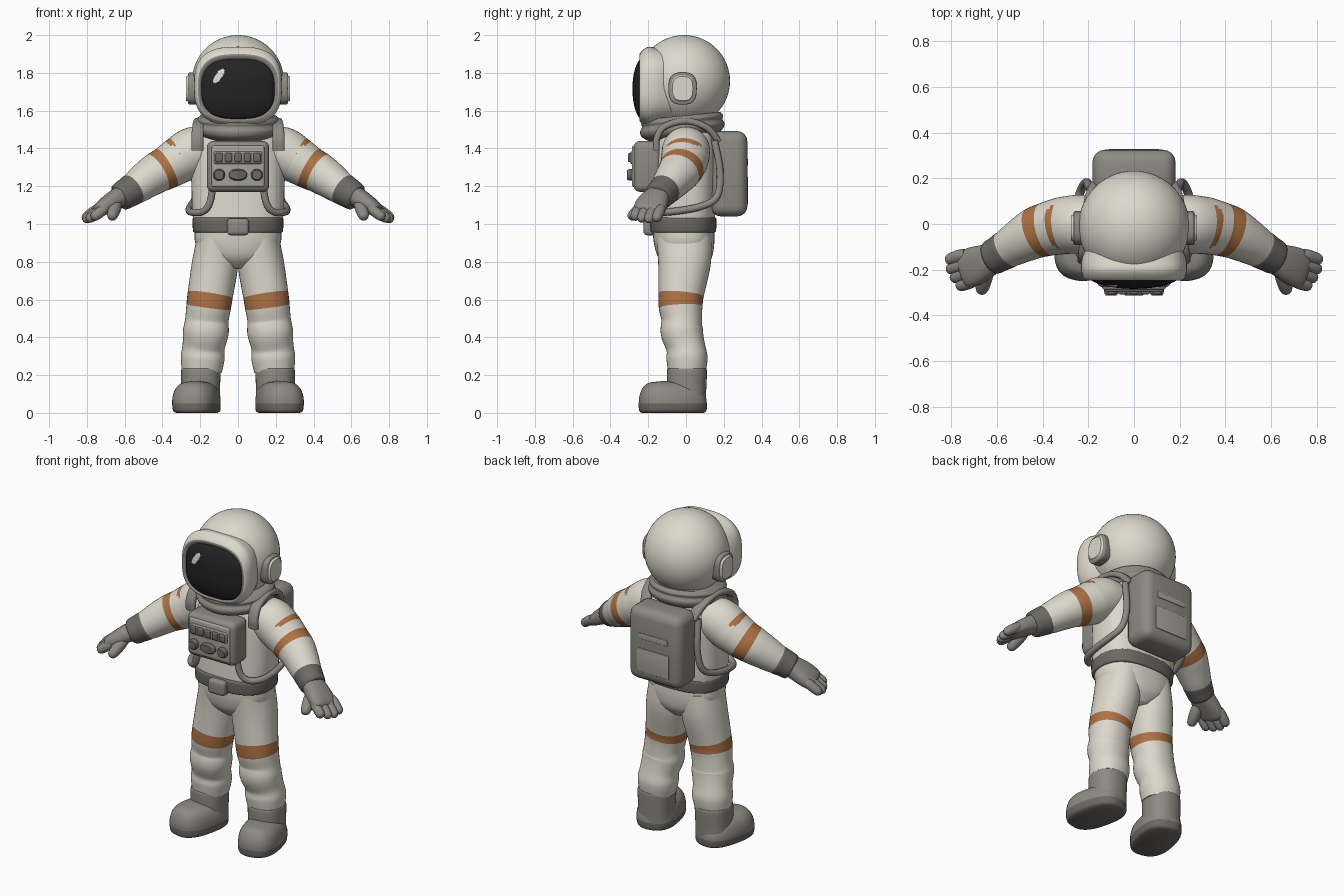
import bpy, bmesh, math
from mathutils import Vector, Matrix

X, Y, Z = Vector((1, 0, 0)), Vector((0, 1, 0)), Vector((0, 0, 1))


def material(name, r, g, b):
    m = bpy.data.materials.new(name)
    m.diffuse_color = (r, g, b, 1)
    return m


WHITE = material("suit_white", 0.72, 0.69, 0.61)
GREY = material("mid_grey", 0.27, 0.255, 0.23)
DARK = material("dark_grey", 0.15, 0.142, 0.13)
LIGHT = material("light_grey", 0.39, 0.375, 0.345)
ORANGE = material("orange_stripe", 0.42, 0.17, 0.06)
BLACK = material("visor_black", 0.017, 0.017, 0.018)


def add(name, data, mats, mirror):
    for m in mats:
        data.materials.append(m)
    ob = bpy.data.objects.new(name, data)
    bpy.context.collection.objects.link(ob)
    if mirror:
        ob.modifiers.new("Mirror", 'MIRROR')
    return ob


def finish(name, bm, mats, mirror=False, angle=45):
    bmesh.ops.recalc_face_normals(bm, faces=bm.faces)
    for f in bm.faces:
        f.smooth = True
    for e in bm.edges:
        e.smooth = e.calc_face_angle(0) < math.radians(angle)
    me = bpy.data.meshes.new(name)
    bm.to_mesh(me)
    bm.free()
    return add(name, me, mats, mirror)


def loft(name, st, mats, rule=None, n=2.0, ref=X, axis=None, sub=6, seg=40, mirror=False, shear=0):
    """Smooth skin through stations (x, y, z, half width, half depth); rule(centre, s) picks the colour."""
    def at(s):
        i = min(int(s), len(st) - 2)
        t = s - i
        p = [st[max(0, min(len(st) - 1, i + k))] for k in (-1, 0, 1, 2)]
        return [0.5 * (2 * b + (c - a) * t + (2 * a - 5 * b + 4 * c - d) * t * t
                       + (3 * b - a - 3 * c + d) * t ** 3) for a, b, c, d in zip(*p)]
    bm, rings, top = bmesh.new(), [], (len(st) - 1) * sub
    for j in range(top + 1):
        q = at(j / sub)
        T = axis or (Vector(at(min(j + 1, top) / sub)[:3]) - Vector(at(max(j - 1, 0) / sub)[:3])).normalized()
        u = (ref - T * ref.dot(T)).normalized()
        v = T.cross(u)
        ring = []
        for k in range(seg):
            a = 2 * math.pi * k / seg
            c, s = math.cos(a), math.sin(a)
            p = Vector(q[:3]) + u * max(q[3], .002) * math.copysign(abs(c) ** (2 / n), c) \
                + v * max(q[4], .002) * math.copysign(abs(s) ** (2 / n), s)
            p.z += shear * p.y
            ring.append(bm.verts.new(p))
        rings.append(ring)
    for j in range(top):
        for k in range(seg):
            l = (k + 1) % seg
            f = bm.faces.new((rings[j][k], rings[j][l], rings[j + 1][l], rings[j + 1][k]))
            if rule:
                f.material_index = int(rule(f.calc_center_median(), (j + .5) / sub))
    for ring, s in ((rings[0], 0), (rings[-1], top / sub)):
        f = bm.faces.new(ring)
        if rule:
            f.material_index = int(rule(f.calc_center_median(), s))
    return finish(name, bm, mats, mirror)


def box(name, lo, hi, r, mat, mirror=False):
    """Rounded box between two corners."""
    lo, hi = Vector(lo), Vector(hi)
    bm = bmesh.new()
    bmesh.ops.create_cube(bm, size=1, matrix=Matrix.Translation((lo + hi) / 2) @ Matrix.Diagonal((*(hi - lo), 1)))
    bmesh.ops.bevel(bm, geom=bm.edges[:], offset=r, segments=4, profile=.5, affect='EDGES')
    return finish(name, bm, [mat], mirror)


def hose(name, pts, r, mat):
    cu = bpy.data.curves.new(name, 'CURVE')
    cu.dimensions, cu.bevel_depth, cu.bevel_resolution, cu.use_fill_caps = '3D', r, 4, True
    sp = cu.splines.new('NURBS')
    sp.points.add(len(pts) - 1)
    for p, c in zip(sp.points, pts):
        p.co = (*c, 1)
    sp.use_endpoint_u, sp.order_u, sp.resolution_u = True, 3, 8
    return add(name, cu, [mat], True)


# Helmet shell
bm = bmesh.new()
bmesh.ops.create_uvsphere(bm, u_segments=56, v_segments=32, radius=.243, matrix=Matrix.Translation((0, -.01, 1.757)))
finish("helmet", bm, [WHITE])
# Visor frame with a grey inner lip
loft("visor_frame", [(0, -.08, 1.73, .2, .19), (0, -.15, 1.73, .228, .2), (0, -.2, 1.73, .232, .208),
                     (0, -.235, 1.725, .222, .19), (0, -.247, 1.72, .207, .172), (0, -.235, 1.715, .19, .155)],
     [WHITE, GREY], lambda c, s: s > 3.7, n=2.8, axis=-Y, seg=64)


# Visor glass with a pale glint
def glint(c, s):
    dx, dz = c.x + .102, c.z - 1.783
    return ((dx * .6 + dz * .8) / .044) ** 2 + ((dx * .8 - dz * .6) / .018) ** 2 < 1


loft("visor", [(0, -.22, 1.715, .2, .166), (0, -.247, 1.715, .186, .153), (0, -.268, 1.715, .135, .112),
               (0, -.28, 1.715, .07, .058), (0, -.284, 1.715, .002, .002)],
     [BLACK, WHITE], glint, n=2.8, axis=-Y, seg=96, sub=10)
# Ear pads
loft("ear_pad", [(.19, -.018, 1.717, .072, .08), (.245, -.018, 1.717, .075, .085), (.262, -.018, 1.717, .072, .082),
                 (.265, -.018, 1.717, .06, .07), (.275, -.018, 1.717, .054, .064)],
     [GREY, WHITE], lambda c, s: s > 3, n=2.8, ref=Y, axis=X, mirror=True)
# Neck ring
loft("neck_ring", [(0, -.02, 1.45, .16, .16), (0, -.02, 1.48, .21, .21), (0, -.02, 1.51, .226, .224),
                   (0, -.02, 1.535, .215, .213), (0, -.02, 1.555, .22, .217), (0, -.02, 1.575, .2, .2)],
     [GREY], axis=Z, seg=56, shear=.1)

# Torso, pelvis and belt
loft("torso", [(0, -.015, .98, .228, .165), (0, -.01, 1.06, .242, .165), (0, -.005, 1.2, .247, .165),
               (0, 0, 1.35, .247, .165), (0, 0, 1.44, .23, .155), (0, 0, 1.51, .17, .13)], [WHITE], n=2.7, axis=Z)
loft("pelvis", [(0, 0, .765, .05, .09), (0, -.005, .82, .17, .14), (0, -.01, .9, .226, .16), (0, -.015, 1.0, .226, .163)],
     [WHITE], n=2.4, axis=Z)
loft("belt", [(0, -.015, .955, .228, .165), (0, -.015, .965, .238, .174), (0, -.015, 1.025, .241, .176),
              (0, -.015, 1.035, .23, .166)], [DARK], n=2.6, axis=Z)
box("belt_buckle", (-.058, -.225, .94), (.058, -.16, 1.03), .02, GREY)

# Chest control panel
box("chest_panel", (-.165, -.278, 1.17), (.165, -.13, 1.44), .035, GREY)
box("panel_face", (-.14, -.287, 1.195), (.14, -.26, 1.415), .012, LIGHT)
box("key_row", (-.128, -.296, 1.318), (.128, -.27, 1.385), .01, GREY)
for i in range(5):
    x = -.1 + .05 * i
    box("panel_key", (x - .019, -.308, 1.328), (x + .019, -.28, 1.375), .008, DARK)
for x, w in ((-.1, .03), (0, .048), (.1, .03)):
    loft("panel_knob", [(x, -.27, 1.26, w, .03), (x, -.3, 1.26, w, .03), (x, -.312, 1.26, w * .8, .024)],
         [DARK], n=2.3, axis=-Y, seg=24)

# Backpack with pale plates
box("backpack", (-.182, .13, 1.04), (.182, .325, 1.492), .055, GREY)
box("pack_plate_lower", (-.11, .32, 1.105), (.11, .329, 1.25), .004, LIGHT)
box("pack_plate_upper", (-.1, .32, 1.31), (.1, .329, 1.345), .004, LIGHT)
# Shoulder straps and hoses
loft("shoulder_strap", [(.215, -.155, 1.39, .032, .016), (.215, -.155, 1.45, .032, .018), (.21, -.115, 1.515, .032, .018),
                        (.2, 0, 1.545, .032, .018), (.185, .11, 1.51, .032, .018), (.16, .17, 1.44, .032, .018)],
     [GREY], n=3, mirror=True, seg=24)
hose("hose", [(.135, -.2, 1.2), (.14, -.2, 1.12), (.18, -.18, 1.06), (.245, -.13, 1.06), (.262, -.03, 1.07),
              (.255, .08, 1.09), (.225, .17, 1.13), (.205, .185, 1.25), (.2, .17, 1.36), (.19, .15, 1.44)], .019, GREY)

# Arms with an orange band and a shoulder patch
loft("arm", [(.14, 0, 1.395, .12, .11), (.23, 0, 1.385, .128, .13), (.297, -.005, 1.347, .126, .126),
             (.325, -.01, 1.33, .124, .122), (.378, -.022, 1.298, .118, .114), (.428, -.038, 1.272, .113, .108),
             (.48, -.065, 1.238, .102, .1), (.54, -.1, 1.195, .088, .088), (.59, -.13, 1.165, .075, .075)],
     [WHITE, ORANGE], lambda c, s: 4 < s < 5 or (2 < s < 3 and c.z > 1.415), ref=Y, sub=8, mirror=True)
# Glove cuffs, palms, fingers and thumbs
loft("glove_cuff", [(.55, -.106, 1.188, .07, .07), (.556, -.11, 1.184, .084, .084), (.59, -.13, 1.163, .08, .08),
                    (.622, -.148, 1.142, .075, .074), (.63, -.152, 1.137, .06, .06)], [DARK], ref=Y, mirror=True)
loft("palm", [(.6, -.135, 1.16, .058, .055), (.65, -.163, 1.13, .075, .052), (.7, -.185, 1.098, .085, .045),
              (.74, -.2, 1.07, .08, .035), (.755, -.206, 1.06, .06, .02)], [GREY], n=2.4, ref=Y, mirror=True)
for i, reach in enumerate((.95, 1.05, 1.0, .85)):
    o = -.066 + .042 * i
    a = Vector((.715, -.192, 1.088)) + Vector((-.3, -.93, 0)) * o
    d = Vector((.088, -.03, -.068)) * reach
    st = [(*(a + d * t), r, r) for t, r in ((0, .022), (.25, .028), (.75, .027), (.95, .02), (1.05, .003))]
    loft("finger", st, [GREY], ref=Y, seg=20, sub=4, mirror=True)
loft("thumb", [(.635, -.18, 1.125, .025, .025), (.65, -.225, 1.09, .034, .034), (.662, -.27, 1.055, .031, .031),
               (.668, -.295, 1.035, .022, .022), (.67, -.303, 1.028, .003, .003)], [GREY], ref=X, seg=20, mirror=True)

# Legs with an orange band above the knee
loft("leg", [(.112, -.01, .93, .105, .145), (.12, -.008, .8, .122, .14), (.147, -.026, .625, .12, .12),
             (.156, -.028, .56, .118, .116), (.165, -.022, .49, .115, .107), (.17, -.022, .43, .121, .112),
             (.182, -.002, .35, .112, .103), (.187, .005, .29, .116, .109), (.192, .005, .22, .106, .1)],
     [WHITE, ORANGE], lambda c, s: 2 < s < 3, n=2.15, mirror=True)
# Boots with dark soles, toes turned out
TURN = Vector((math.cos(.22), math.sin(.22), 0))
loft("boot_shaft", [(.2, 0, .05, .105, .105), (.198, .003, .12, .103, .104), (.197, .005, .222, .104, .106),
                    (.197, .005, .236, .097, .098)], [GREY], n=2.3, axis=Z, mirror=True)
loft("boot_foot", [(.219, -.07, 0, .1, .165), (.219, -.07, .012, .116, .178), (.22, -.07, .05, .12, .18),
                   (.22, -.072, .09, .117, .174), (.22, -.078, .13, .102, .152), (.22, -.085, .158, .07, .115),
                   (.22, -.09, .168, .02, .04)],
     [GREY, DARK], lambda c, s: s < 2, n=2.6, ref=TURN, axis=Z, mirror=True)
